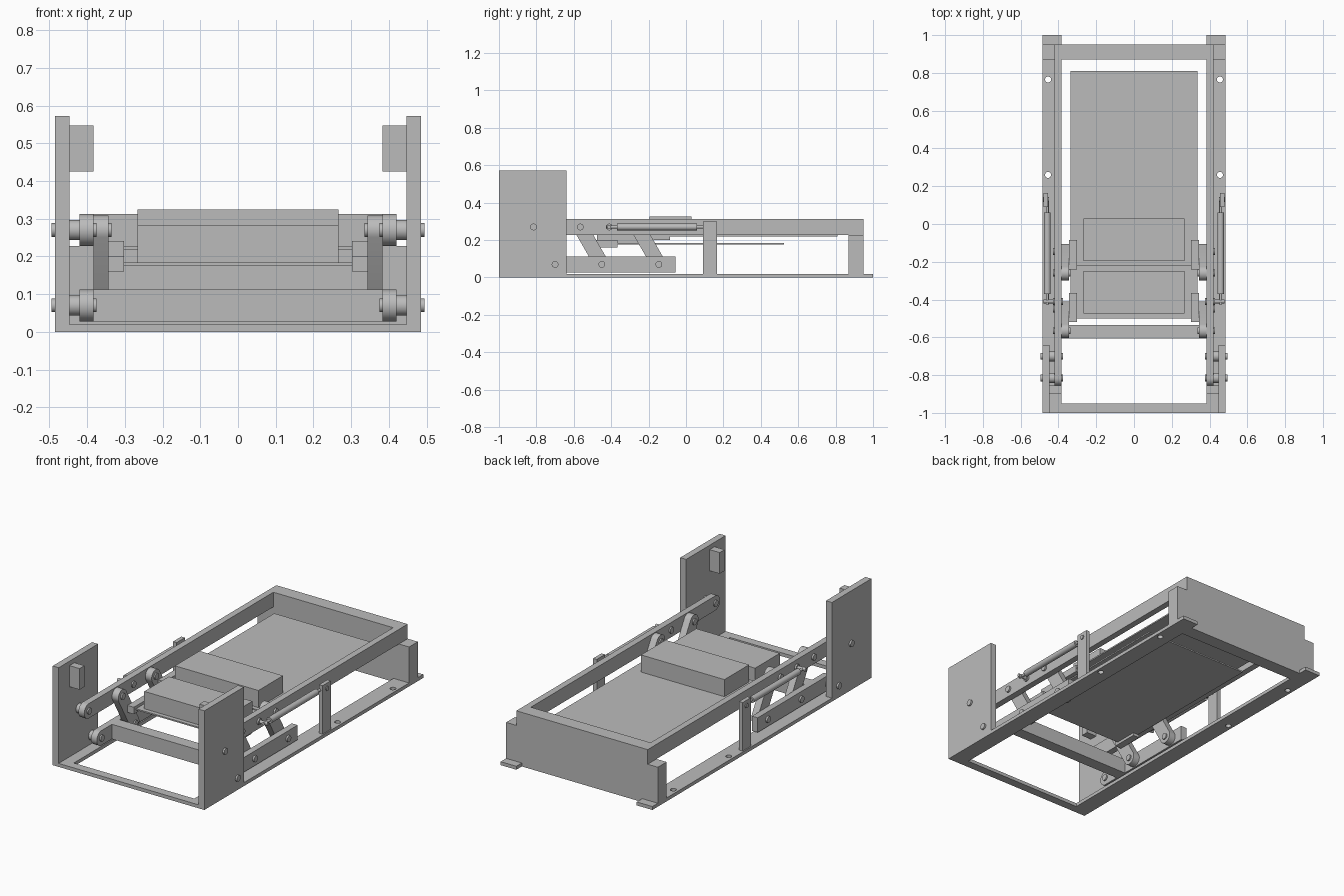
import bpy, bmesh
from math import sin, cos, pi, radians, atan2, hypot

cube = bpy.data.objects.get("Cube")
if cube:
    bpy.data.objects.remove(cube, do_unlink=True)

GREY = (0.5, 0.5, 0.5, 1)
mat = bpy.data.materials.new("plain_grey")
mat.use_nodes = True
mat.diffuse_color = GREY
mat.node_tree.nodes["Principled BSDF"].inputs["Base Color"].default_value = GREY


def finish(name, mesh, mirror):
    mesh.materials.clear()
    mesh.materials.append(mat)
    ob = bpy.data.objects.new(name, mesh)
    bpy.context.collection.objects.link(ob)
    bpy.ops.object.select_all(action='DESELECT')
    ob.select_set(True)
    bpy.context.view_layer.objects.active = ob
    bpy.ops.object.shade_smooth_by_angle(angle=radians(30))
    if mirror:
        ob.modifiers.new("mirror", 'MIRROR').use_mirror_merge = False
    return ob


def prism(name, profile, lo, hi, axis='x', mirror=True):
    """Extrude a profile along x (profile in y, z) or along y (profile in x, z)."""
    bm = bmesh.new()
    place = (lambda p, d: (d, p[0], p[1])) if axis == 'x' else (lambda p, d: (p[0], d, p[1]))
    a = [bm.verts.new(place(p, lo)) for p in profile]
    b = [bm.verts.new(place(p, hi)) for p in profile]
    bm.faces.new(a)
    bm.faces.new(b)
    n = len(a)
    for i in range(n):
        bm.faces.new((a[i], a[(i + 1) % n], b[(i + 1) % n], b[i]))
    bmesh.ops.recalc_face_normals(bm, faces=bm.faces)
    mesh = bpy.data.meshes.new(name)
    bm.to_mesh(mesh)
    bm.free()
    return finish(name, mesh, mirror)


def rect(u0, u1, v0, v1):
    return [(u0, v0), (u1, v0), (u1, v1), (u0, v1)]


def arc(c, r, start, sweep, steps=16):
    return [(c[0] + r * cos(start + sweep * i / steps),
             c[1] + r * sin(start + sweep * i / steps)) for i in range(steps + 1)]


def circle(c, r, steps=32):
    return arc(c, r, 0, 2 * pi, steps)[:-1]


def box(name, x, y, z, mirror=False):
    return prism(name, rect(*y, *z), x[0], x[1], mirror=mirror)


def link_profile(p, q, r):
    a = atan2(q[1] - p[1], q[0] - p[0])
    return arc(p, r, a + pi / 2, pi) + arc(q, r, a - pi / 2, pi)


# Base frame: flat outline with a large opening and four screw holes
outlines = [
    [(-.485, -1), (.485, -1), (.485, 1), (.385, 1), (.385, .95),
     (-.385, .95), (-.385, 1), (-.485, 1)],
    rect(-.385, .385, -.95, .87),
]
outlines += [circle((s * .455, y), .016, 24) for s in (-1, 1) for y in (.26, .765)]
curve = bpy.data.curves.new("base_outline", 'CURVE')
curve.dimensions = '2D'
curve.fill_mode = 'BOTH'
curve.extrude = .01
for pts in outlines:
    sp = curve.splines.new('POLY')
    sp.points.add(len(pts) - 1)
    for point, (x, y) in zip(sp.points, pts):
        point.co = (x, y, 0, 1)
    sp.use_cyclic_u = True
helper = bpy.data.objects.new("base_outline", curve)
bpy.context.collection.objects.link(helper)
bpy.context.view_layer.update()
graph = bpy.context.evaluated_depsgraph_get()
base = bpy.data.meshes.new_from_object(helper.evaluated_get(graph))
bpy.data.objects.remove(helper, do_unlink=True)
for v in base.vertices:
    v.co.z += .01
finish("base_frame", base, False)

# Fixed structure
box("back_wall", (-.485, .485), (.87, .95), (.02, .228))
box("side_plate", (.447, .485), (-1, -.64), (0, .573), True)
box("side_pad", (.383, .447), (-.9, -.855), (.425, .547), True)
box("spring_post", (.455, .478), (.09, .165), (.02, .3), True)

# Upper frame with rounded front ends
TOP, LOW, R = .27, .07, .0425
prism("upper_rail", arc((-.815, TOP), R, pi / 2, pi) +
      [(.95, TOP - R), (.95, TOP + R)], .383, .42)
box("upper_back_bar", (-.383, .383), (.87, .95), (TOP - R, TOP + R))

# Lower arms and their cross bar
prism("lower_arm", arc((-.7, LOW), R, pi / 2, pi) +
      [(-.055, LOW - R), (-.055, LOW + R)], .383, .42)
box("lower_cross_bar", (-.383, .383), (-.605, -.535), (LOW - R, LOW + R))

# Swinging links with their joint pins
for tag, y in (("front", -.565), ("rear", -.26)):
    top, low = (y, TOP), (y + .115, LOW)
    prism(tag + "_link", link_profile(top, low, .039), .343, .383)
    for end, c in (("upper", top), ("lower", low)):
        prism(f"{tag}_{end}_link_pin", circle(c, .018), .335, .43)

# Main pivots through the side plates
for tag, c in (("upper", (-.815, TOP)), ("lower", (-.7, LOW))):
    prism(tag + "_pivot_spacer", circle(c, .027), .42, .447)
    prism(tag + "_pivot_pin", circle(c, .018), .375, .495)

# Gas springs
prism("spring_cylinder", circle((.459, TOP), .018), -.37, .06, 'y')
prism("spring_rod", circle((.459, TOP), .008), -.425, .125, 'y')
prism("spring_front_pin", circle((-.41, TOP), .018), .375, .43)
prism("spring_front_stud", circle((-.41, TOP), .01), .43, .48)
prism("spring_rear_pin", circle((.13, TOP), .013), .45, .483)

# Stacked trays, brackets and blocks
box("front_tray", (-.335, .335), (-.5, .525), (.176, .184))
box("rear_tray", (-.335, .335), (-.22, .81), (.218, .226))
box("front_bracket", (.302, .343), (-.52, -.365), (.16, .2), True)
box("rear_bracket", (.302, .343), (-.24, -.085), (.2, .241), True)
box("front_block", (-.267, .267), (-.475, -.25), (.184, .284))
box("rear_block", (-.267, .267), (-.195, .03), (.226, .325))
